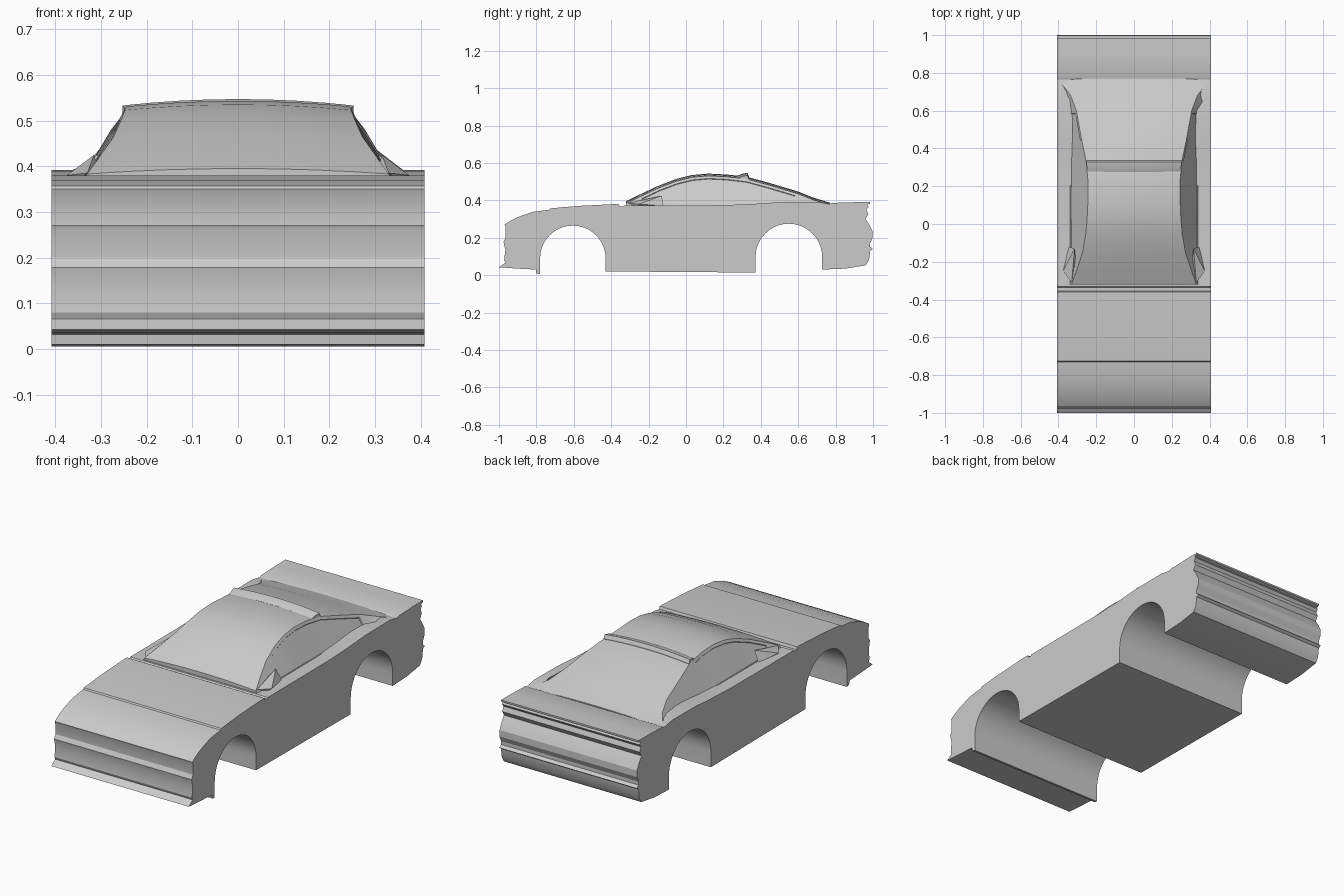
import bpy, bmesh, math

default_cube = bpy.data.objects.get("Cube")
if default_cube:
    bpy.data.objects.remove(default_cube, do_unlink=True)

HALF_WIDTH = 0.408

paint = bpy.data.materials.new("body grey")
paint.use_nodes = True
grey = (0.6, 0.6, 0.6, 1)
paint.diffuse_color = grey
paint.node_tree.nodes["Principled BSDF"].inputs["Base Color"].default_value = grey


def finish(name, bm, angle=25):
    """Turn a bmesh into a named, painted object with sharp creases kept."""
    bmesh.ops.recalc_face_normals(bm, faces=bm.faces)
    mesh = bpy.data.meshes.new(name)
    bm.to_mesh(mesh)
    bm.free()
    mesh.materials.append(paint)
    obj = bpy.data.objects.new(name, mesh)
    bpy.context.collection.objects.link(obj)
    bpy.ops.object.select_all(action="DESELECT")
    obj.select_set(True)
    bpy.context.view_layer.objects.active = obj
    bpy.ops.object.shade_smooth_by_angle(angle=math.radians(angle))
    return obj


def extrude_profile(name, profile, half_width):
    """Extrude a side outline of (y, z) points across the full width."""
    bm = bmesh.new()
    left = [bm.verts.new((half_width, y, z)) for y, z in profile]
    right = [bm.verts.new((-half_width, y, z)) for y, z in profile]
    bm.faces.new(left)
    bm.faces.new(right[::-1])
    for i in range(len(profile)):
        j = (i + 1) % len(profile)
        bm.faces.new((left[i], right[i], right[j], left[j]))
    return finish(name, bm)


def wheel_arch(centre, height, radius, steps=20):
    """Half circle running from the rear of the arch to its front."""
    angles = [math.pi * i / steps for i in range(steps + 1)]
    return [(centre + radius * math.cos(a), height + radius * math.sin(a))
            for a in angles]


def loft(sections, base, crown, columns=8):
    """Skin crowned cross-sections (y, top half width, top z, base half width)."""
    bm = bmesh.new()
    rings = []
    for y, top_width, top, base_width in sections:
        ring = [bm.verts.new((-base_width, y, base))]
        for i in range(columns + 1):
            s = 2 * i / columns - 1
            ring.append(bm.verts.new((s * top_width, y, top - crown * s * s)))
        ring.append(bm.verts.new((base_width, y, base)))
        rings.append(ring)
    count = len(rings[0])
    for front, back in zip(rings, rings[1:]):
        for i in range(count):
            j = (i + 1) % count
            bm.faces.new((front[i], front[j], back[j], back[i]))
    bm.faces.new(rings[0])
    bm.faces.new(rings[-1][::-1])
    bmesh.ops.recalc_face_normals(bm, faces=bm.faces)
    return bm


# Lower body: bonnet, cowl groove, beltline and boot lid
upper_line = [
    (-0.97, 0.27), (-0.94, 0.29), (-0.9, 0.31), (-0.82, 0.338),
    (-0.73, 0.35), (-0.725, 0.357), (-0.58, 0.37), (-0.4, 0.379),
    (-0.36, 0.38), (-0.355, 0.366), (-0.335, 0.366), (-0.33, 0.372),
    (0.2, 0.374), (0.35, 0.38), (0.5, 0.39), (0.7, 0.392),
    (0.765, 0.38), (0.78, 0.386), (0.9, 0.39), (0.985, 0.391),
]
# Ribbed tail panel and rear bumper
tail_line = [
    (0.985, 0.382), (0.968, 0.376), (0.976, 0.365), (0.965, 0.35),
    (0.975, 0.325), (0.96, 0.3), (0.98, 0.27), (0.998, 0.235),
    (0.998, 0.2), (0.984, 0.17), (0.984, 0.152), (1, 0.14),
    (0.985, 0.13), (0.978, 0.08), (0.96, 0.052), (0.85, 0.035),
    (0.728, 0.03),
]
# Front bumper underside, splitter lip and nose
nose_line = [
    (-0.78, 0.005), (-0.8, 0.01), (-0.802, 0.03), (-0.9, 0.035),
    (-1, 0.042), (-0.966, 0.066), (-0.972, 0.08), (-0.966, 0.135),
    (-0.976, 0.178), (-0.964, 0.2), (-0.966, 0.26),
]
sill = [(0.372, 0.014), (-0.43, 0.02)]
outline = (upper_line + tail_line + wheel_arch(0.55, 0.097, 0.178) + sill
           + wheel_arch(-0.605, 0.09, 0.175) + nose_line)
extrude_profile("lower_body", outline, HALF_WIDTH)

# Cabin: windscreen, roof, rear window and flared rear pillars
cabin_sections = [
    (-0.32, 0.33, 0.395, 0.345), (-0.25, 0.305, 0.43, 0.345),
    (-0.15, 0.272, 0.477, 0.345), (-0.05, 0.255, 0.515, 0.345),
    (0.03, 0.248, 0.535, 0.345), (0.12, 0.244, 0.543, 0.345),
    (0.22, 0.243, 0.538, 0.345), (0.33, 0.253, 0.525, 0.345),
    (0.45, 0.278, 0.492, 0.345), (0.6, 0.305, 0.447, 0.35),
    (0.68, 0.335, 0.415, 0.4), (0.77, 0.404, 0.387, 0.407),
]
cabin = loft(cabin_sections, base=0.362, crown=0.012)

# Side windows: recessed panes inside a narrow frame
for side in (-1, 1):
    panes = [f for f in cabin.faces
             if f.normal.x * side > 0.5
             and -0.26 < f.calc_center_median().y < 0.58]
    bmesh.ops.inset_region(cabin, faces=panes, thickness=0.016,
                           use_even_offset=True)
    bmesh.ops.inset_region(cabin, faces=panes, thickness=0.002, depth=-0.004,
                           use_even_offset=True)
finish("cabin", cabin)

# Raised strip across the rear edge of the roof
strip_sections = [
    (0.276, 0.245, 0.532, 0.245), (0.3, 0.249, 0.542, 0.249),
    (0.328, 0.253, 0.547, 0.253), (0.336, 0.253, 0.53, 0.253),
]
finish("roof_strip", loft(strip_sections, base=0.505, crown=0.014))

# Small corner wedge at the foot of each windscreen pillar
for side, label in ((1, "left"), (-1, "right")):
    wedge = bmesh.new()
    for x, y, z in ((0.315, -0.13, 0.425), (0.375, -0.25, 0.38),
                    (0.33, -0.31, 0.385), (0.345, -0.12, 0.37),
                    (0.36, -0.26, 0.366), (0.3, -0.26, 0.37)):
        wedge.verts.new((x * side, y, z))
    bmesh.ops.convex_hull(wedge, input=wedge.verts)
    finish(label + "_pillar_wedge", wedge)
